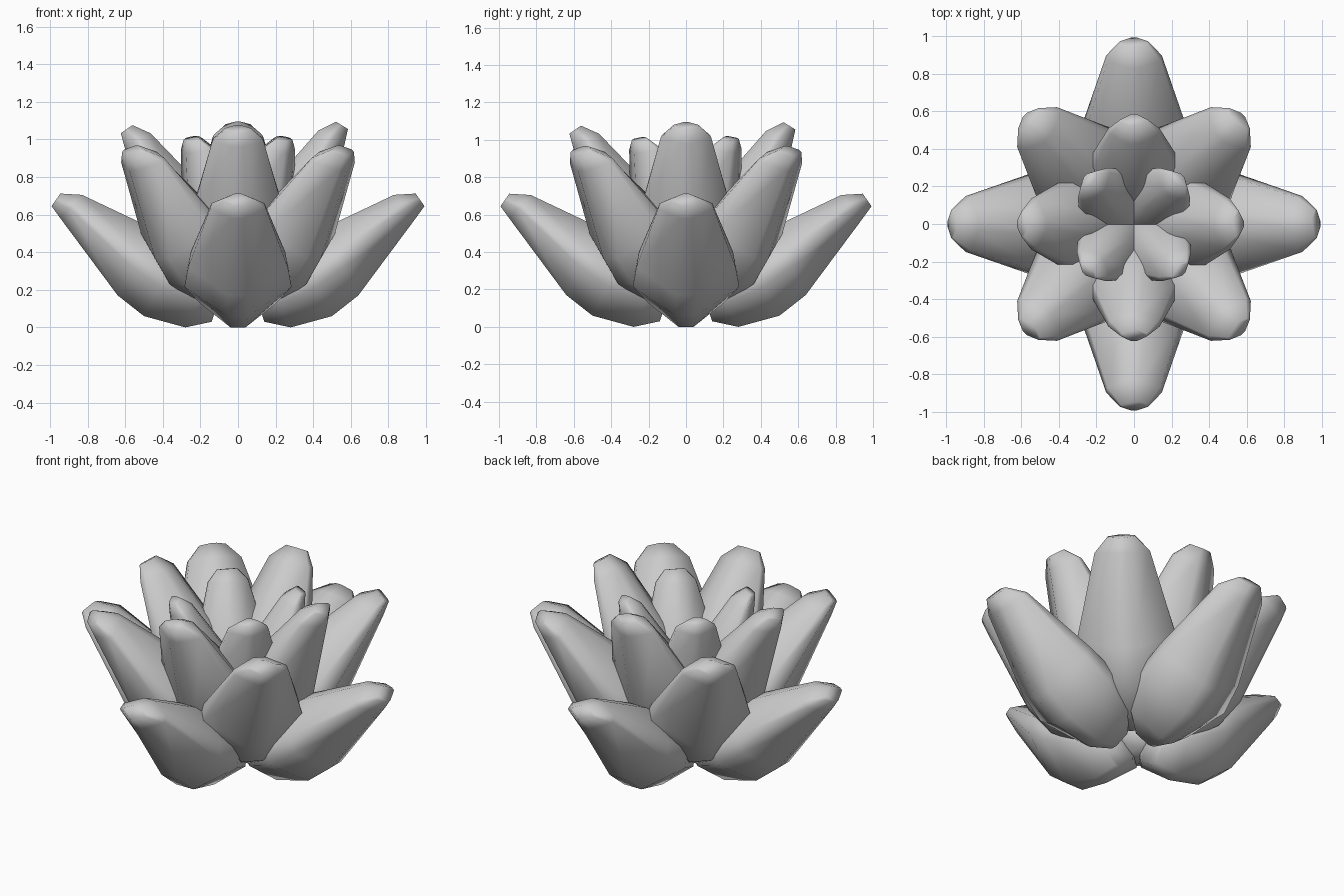
import bpy, bmesh, math
from mathutils import Vector

if "Cube" in bpy.data.objects:
    bpy.data.objects.remove(bpy.data.objects["Cube"])

# Petal stations in its side plane: outer keel (r,z), inner ridge (r,z), half width
STATIONS = [((.14, .03), (.10, .15), .09), ((.28, .0), (.13, .30), .20),
            ((.50, .06), (.30, .43), .285), ((.64, .17), (.45, .525), .265),
            ((.945, .58), (.83, .705), .148), ((.992, .645), (.945, .712), .075)]
# Eight-sided section: (outer-to-inner fraction, share of half width)
SECTION = [(0, .2), (.42, 1), (.65, .95), (1, .22),
           (1, -.22), (.65, -.95), (.42, -1), (0, -.2)]
BASE, TIP = complex(.12, .10), complex(.97, .69)


def petal(name, base, tip, angle):
    # Rotate and scale the profile so it runs from base to tip
    k = (complex(*tip) - complex(*base)) / (TIP - BASE)
    place = lambda p: complex(*base) + (complex(*p) - BASE) * k
    ca, sa = math.cos(angle), math.sin(angle)
    bm = bmesh.new()
    rings = []
    for outer, inner, hw in STATIONS:
        o, i = place(outer), place(inner)
        ring = []
        for u, w in SECTION:
            p = o + (i - o) * u
            y = w * hw * abs(k)
            ring.append(bm.verts.new(Vector((p.real * ca - y * sa, p.real * sa + y * ca, p.imag))))
        rings.append(ring)
    for a, b in zip(rings, rings[1:]):
        for j in range(8):
            n = (j + 1) % 8
            bm.faces.new((a[j], a[n], b[n], b[j]))
    bm.faces.new(rings[0])
    bm.faces.new(rings[-1])
    bmesh.ops.recalc_face_normals(bm, faces=bm.faces)
    me = bpy.data.meshes.new(name)
    bm.to_mesh(me)
    bm.free()
    ob = bpy.data.objects.new(name, me)
    bpy.context.collection.objects.link(ob)
    bpy.ops.object.select_all(action='DESELECT')
    ob.select_set(True)
    bpy.context.view_layer.objects.active = ob
    bpy.ops.object.shade_smooth_by_angle(angle=math.radians(80))


# Four whorls of four petals: base, tip, start angle, outward lean of the -x / -y pair
WHORLS = [("outer_petal", (.12, .10), (.97, .69), 0, 0),
          ("second_petal", (.07, .19), (.79, .95), 45, 0),
          ("third_petal", (.05, .28), (.55, 1.085), 0, .04),
          ("inner_petal", (.02, .31), (.335, 1.015), 45, .01)]
for name, base, tip, start, lean in WHORLS:
    for q in range(4):
        d = lean if q >= 2 else 0
        petal(f"{name}_{q + 1}", base, (tip[0] + d, tip[1] - d / 2), math.radians(start + 90 * q))
